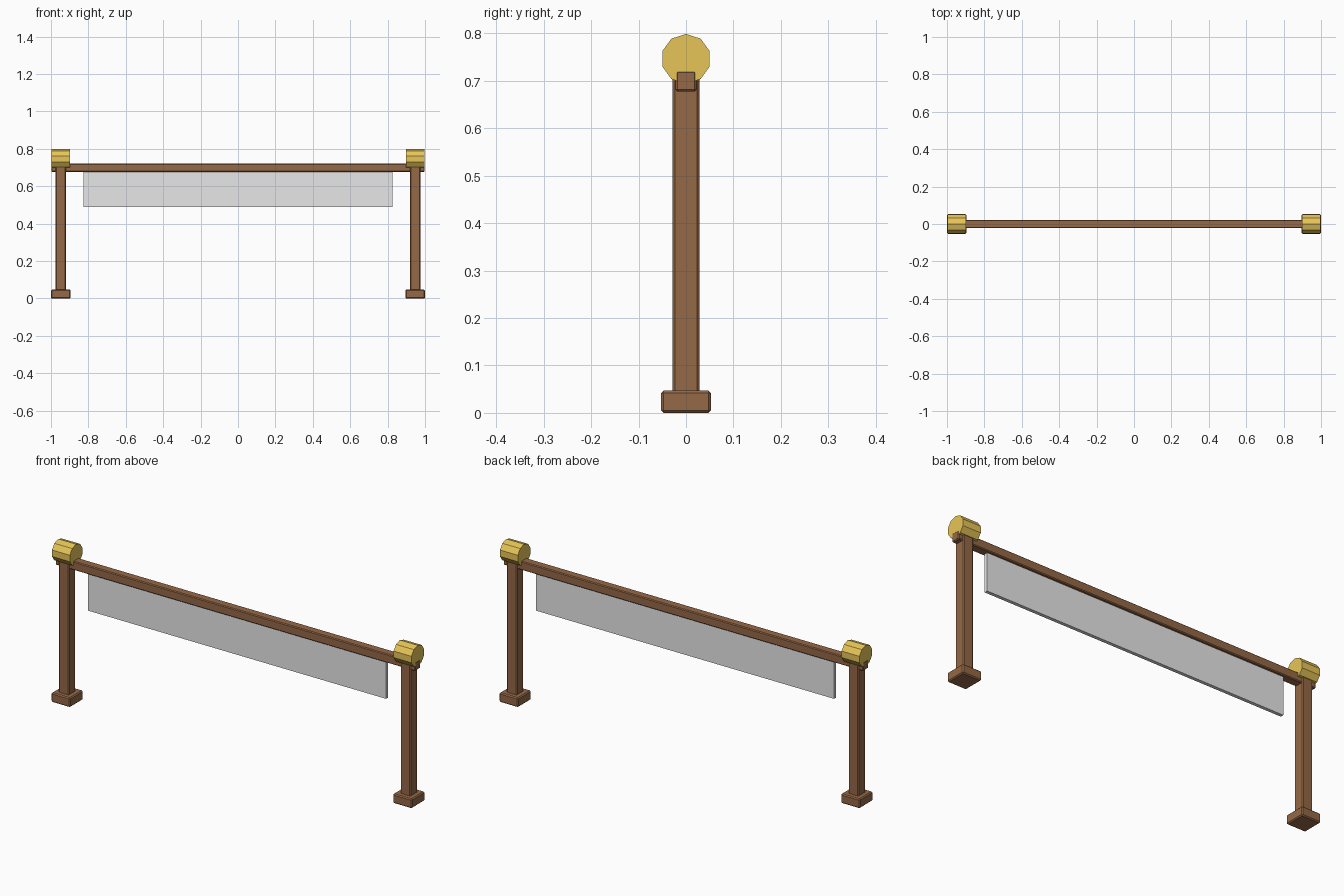
import bpy
from math import radians

cube = bpy.data.objects.get("Cube")
if cube:
    bpy.data.objects.remove(cube, do_unlink=True)


def material(name, rgb):
    mat = bpy.data.materials.new(name)
    mat.use_nodes = True
    color = (*rgb, 1)
    mat.diffuse_color = color
    for node in mat.node_tree.nodes:
        if node.type == "BSDF_PRINCIPLED":
            node.inputs["Base Color"].default_value = color
    return mat


wood = material("brown wood", (0.30, 0.14, 0.062))
gold = material("gold", (0.80, 0.56, 0.097))
grey = material("light grey", (0.80, 0.80, 0.80))


def box(name, center, size, mat, chamfer=0):
    """Box with optional single-step chamfered edges."""
    bpy.ops.mesh.primitive_cube_add(size=1, location=center)
    obj = bpy.context.object
    obj.name = name
    obj.scale = size
    bpy.ops.object.transform_apply(location=False, rotation=False, scale=True)
    obj.data.materials.append(mat)
    if chamfer:
        bevel = obj.modifiers.new("chamfer", "BEVEL")
        bevel.width = chamfer
        bevel.segments = 1
    return obj


POST_X = 0.9475

# Posts with square feet and ten-sided end caps
for side, s in (("left", 1), ("right", -1)):
    x = s * POST_X
    box(f"{side}_foot", (x, 0, 0.0235), (0.105, 0.105, 0.047), wood, 0.005)
    box(f"{side}_post", (x, 0, 0.375), (0.056, 0.056, 0.68), wood, 0.005)
    bpy.ops.mesh.primitive_cylinder_add(
        vertices=10, radius=0.0525, depth=0.099,
        location=(x, 0, 0.746), rotation=(0, radians(90), 0))
    cap = bpy.context.object
    cap.name = f"{side}_end_cap"
    # Turn the profile so that a flat side faces up
    bpy.ops.object.transform_apply(location=False, rotation=True, scale=False)
    cap.rotation_euler.x = radians(18)
    cap.data.materials.append(gold)

# Cross beam along the top
box("top_beam", (0, 0, 0.699), (1.996, 0.044, 0.044), wood, 0.004)

# Panel hanging beneath the beam
box("hanging_panel", (0, 0, 0.585), (1.654, 0.017, 0.194), grey)
